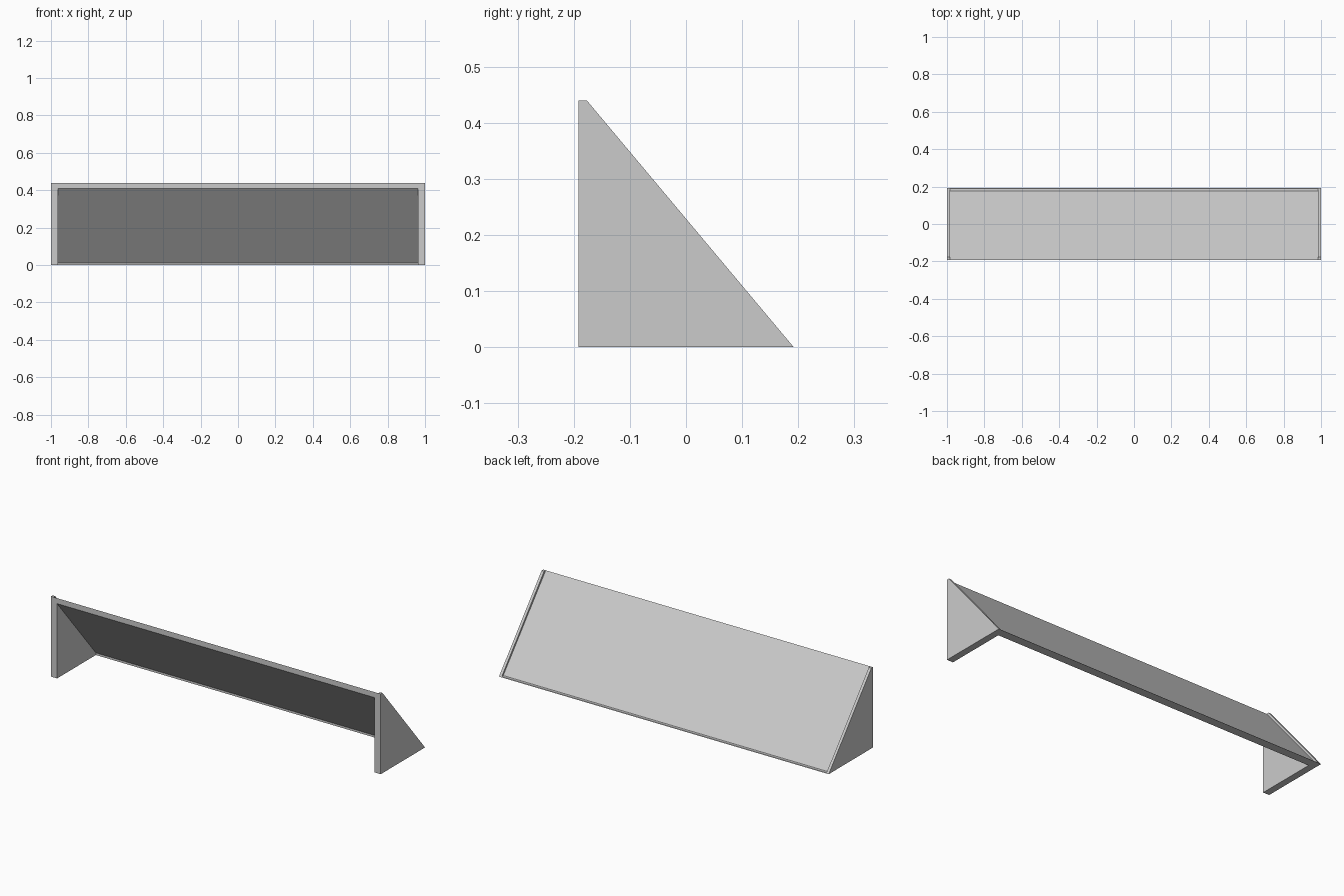
import bpy
import bmesh

cube = bpy.data.objects.get("Cube")
if cube:
    bpy.data.objects.remove(cube, do_unlink=True)

grey = bpy.data.materials.new("light_grey")
grey.use_nodes = True
colour = (0.6, 0.6, 0.6, 1)
grey.diffuse_color = colour
grey.node_tree.nodes["Principled BSDF"].inputs["Base Color"].default_value = colour


def extrude_profile(name, profile, x0, x1):
    """Extrude a closed (y, z) profile from x0 to x1."""
    bm = bmesh.new()
    face = bm.faces.new([bm.verts.new((x0, y, z)) for y, z in profile])
    result = bmesh.ops.extrude_face_region(bm, geom=[face])
    moved = [v for v in result["geom"] if isinstance(v, bmesh.types.BMVert)]
    bmesh.ops.translate(bm, verts=moved, vec=(x1 - x0, 0, 0))
    bmesh.ops.recalc_face_normals(bm, faces=bm.faces)
    mesh = bpy.data.meshes.new(name)
    bm.to_mesh(mesh)
    bm.free()
    mesh.materials.append(grey)
    obj = bpy.data.objects.new(name, mesh)
    bpy.context.collection.objects.link(obj)
    return obj


FRONT, BACK, TOP = -0.192, 0.192, 0.44
PANEL_END, SUPPORT_END = 0.985, 0.963

# Outer line of the panel, from its top down to the small toe lip
slope = [(FRONT, TOP), (0.176, 0.004), (BACK - 0.003, 0.003), (BACK, 0)]

# Sloping panel with a blunt top edge and a short lower edge
panel = slope + [(0.144, 0), (0.144, 0.012), (FRONT, 0.41)]
extrude_profile("sloping_panel", panel, -SUPPORT_END, SUPPORT_END)

# Triangular supports carry the panel; outer plates stand slightly proud of it
support = slope + [(FRONT, 0)]
plate = [(FRONT, 0), (FRONT, TOP), (-0.177, TOP), (BACK, 0)]
for side, sign in (("left", 1), ("right", -1)):
    extrude_profile(side + "_support", support, sign * SUPPORT_END, sign * PANEL_END)
    extrude_profile(side + "_end_plate", plate, sign * PANEL_END, sign)
